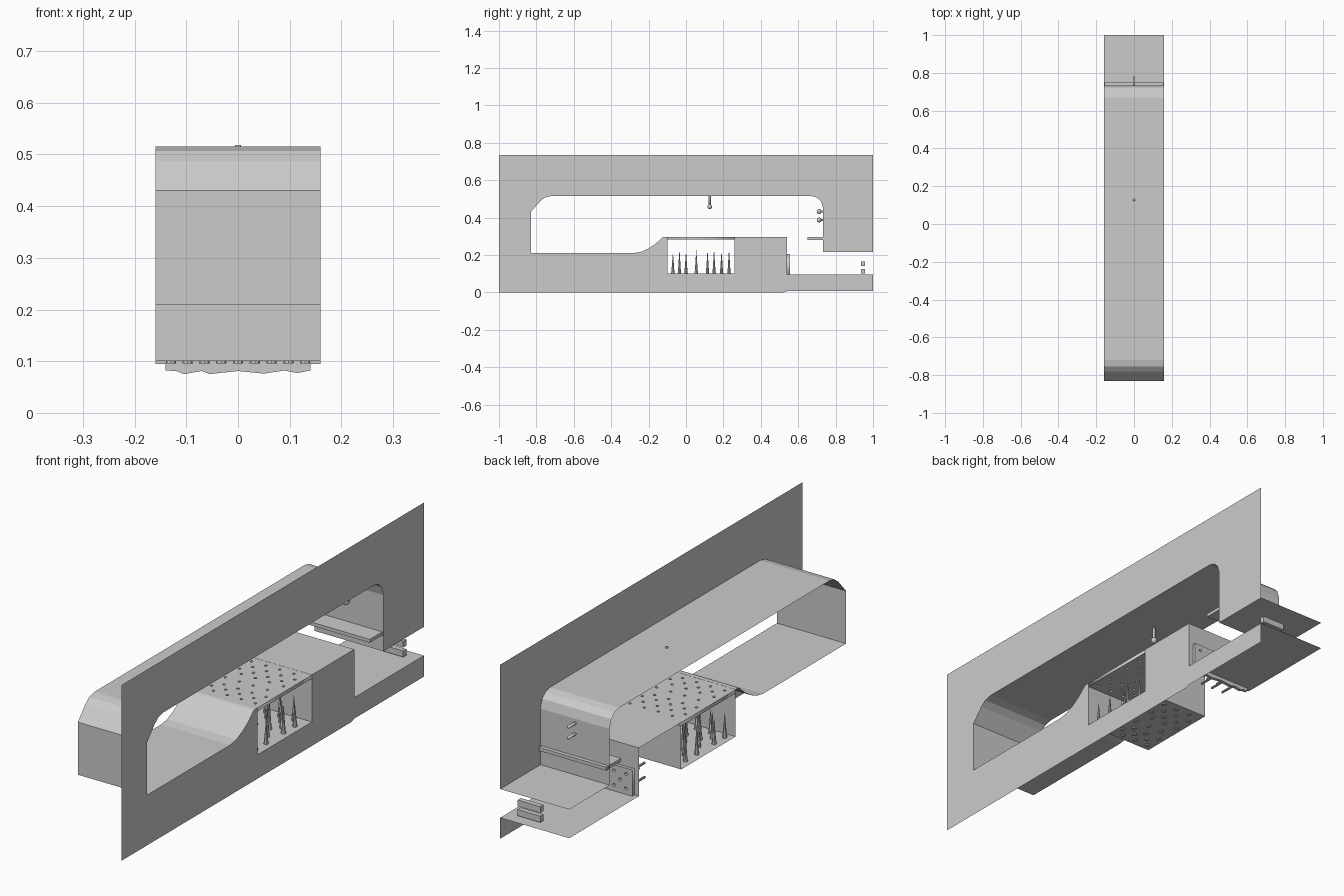
import bpy, bmesh, random
from math import sin, cos, pi
from mathutils import Matrix, Vector

if "Cube" in bpy.data.objects:
    bpy.data.objects.remove(bpy.data.objects["Cube"])

random.seed(4)
W = 0.16  # half depth of the tunnel


def finish(name, bm):
    me = bpy.data.meshes.new(name)
    bm.to_mesh(me)
    bm.free()
    ob = bpy.data.objects.new(name, me)
    bpy.context.collection.objects.link(ob)
    return ob


def box(name, x0, x1, y0, y1, z0, z1):
    bm = bmesh.new()
    bmesh.ops.create_cube(bm, size=1)
    for v in bm.verts:
        v.co = ((x0 + x1) / 2 + v.co.x * (x1 - x0),
                (y0 + y1) / 2 + v.co.y * (y1 - y0),
                (z0 + z1) / 2 + v.co.z * (z1 - z0))
    return finish(name, bm)


def cone(bm, a, b, r1, r2, n=8):
    a, b = Vector(a), Vector(b)
    d = b - a
    m = Matrix.Translation((a + b) / 2) @ d.to_track_quat('Z', 'Y').to_matrix().to_4x4()
    bmesh.ops.create_cone(bm, cap_ends=True, segments=n, radius1=r1, radius2=r2,
                          depth=d.length, matrix=m)


def perforated(name, outline, holes, r, thick, loc, rot=(0, 0, 0)):
    """Flat sheet with round holes, from a filled 2D curve."""
    cu = bpy.data.curves.new(name, 'CURVE')
    cu.dimensions, cu.fill_mode, cu.extrude = '2D', 'BOTH', thick / 2
    rings = [outline] + [[(x + r * cos(k * pi / 4), y + r * sin(k * pi / 4))
                          for k in range(8)] for x, y in holes]
    for ring in rings:
        s = cu.splines.new('POLY')
        s.points.add(len(ring) - 1)
        for p, (x, y) in zip(s.points, ring):
            p.co = (x, y, 0, 1)
        s.use_cyclic_u = True
    ob = bpy.data.objects.new(name, cu)
    ob.location, ob.rotation_euler = loc, rot
    bpy.context.collection.objects.link(ob)
    bpy.ops.object.select_all(action='DESELECT')
    ob.select_set(True)
    bpy.context.view_layer.objects.active = ob
    bpy.ops.object.convert(target='MESH')


def knob(name, base, end, r):
    """Thin rod with a ball on its end."""
    bm = bmesh.new()
    cone(bm, base, end, 0.006, 0.006)
    bmesh.ops.create_uvsphere(bm, u_segments=12, v_segments=8, radius=r,
                              matrix=Matrix.Translation(end))
    ob = finish(name, bm)
    for p in ob.data.polygons:
        p.use_smooth = True


# Tunnel profile (y, z): floor from the far end, round the near wall, along the ceiling
path = [(1, .095), (.54, .095), (.54, .297), (.26, .297), (.26, .1), (-.1, .1),
        (-.1, .297), (-.115, .297), (-.125, .294), (-.16, .262), (-.2, .235),
        (-.24, .217), (-.28, .21), (-.83, .21), (-.83, .43), (-.78, .487),
        (-.755, .507), (-.72, .515), (.67, .515), (.70, .507), (.722, .487),
        (.733, .45), (.733, .215), (1, .215)]

# Tunnel walls
bm = bmesh.new()
rows = [[bm.verts.new((x, y, z)) for y, z in path] for x in (-W, W)]
for i in range(len(path) - 1):
    bm.faces.new((rows[0][i], rows[0][i + 1], rows[1][i + 1], rows[1][i]))
finish("tunnel_walls", bm)

# Section sheet with the tunnel cut out
bm = bmesh.new()
sheet = [(1, .735), (-1, .735), (-1, 0), (.52, 0), (.54, .007), (1, .007)] + path
bm.faces.new([bm.verts.new((W, y, z)) for y, z in sheet])
finish("section_sheet", bm)

# Spike pit: staggered spikes under a perforated cover
ys = [-.07, -.035, 0, .055, .115, .15, .19, .23]
spots = [(x0 + .065 * i, y) for j, y in enumerate(ys)
         for x0, n in [((-.13, 5), (-.0975, 4))[j % 2]] for i in range(n)]
perforated("pit_cover", [(-W, -.1), (W, -.1), (W, .26), (-W, .26)],
           spots, .006, .015, (0, 0, .289))
bm = bmesh.new()
for x, y in spots:
    cone(bm, (x, y, .096), (x, y, .125), .010, .007)
    cone(bm, (x, y, .125), (x, y, random.uniform(.195, .228)), .007, .0005)
finish("pit_spikes", bm)

# Dart trap: jagged slab with holes and darts behind it
darts = [(-.11 + .055 * i + (.0275 if j == 1 else 0), z)
         for j, z in enumerate((.12, .15, .18)) for i in range(4 if j == 1 else 5)]
edge = [(.14, .205), (-.14, .205), (-.14, .082), (-.12, .081), (-.105, .075), (-.07, .081),
        (-.055, .075), (0, .081), (.05, .076), (.09, .082), (.115, .077), (.14, .082)]
perforated("dart_slab", edge, darts, .0065, .014, (0, .548, 0), (pi / 2, 0, 0))
bm = bmesh.new()
for x, z in darts:
    cone(bm, (x, .43, z), (x, .53, z), .005, .005)
    cone(bm, (x, .53, z), (x, .55, z), .005, .0005)
finish("darts", bm)

# Wall shelf, floor blocks, hanging and wall knobs
box("wall_shelf", -.155, .155, .65, .75, .281, .295)
for i, z in enumerate((.1, .14)):
    box(f"block_{i}", .005, .11, .935, .956, z, z + .026)
    knob(f"wall_knob_{i}", (0, .78, .387 + i * .045), (0, .712, .387 + i * .045), .013)
knob("ceiling_knob", (0, .127, .518), (0, .127, .458), .013)
